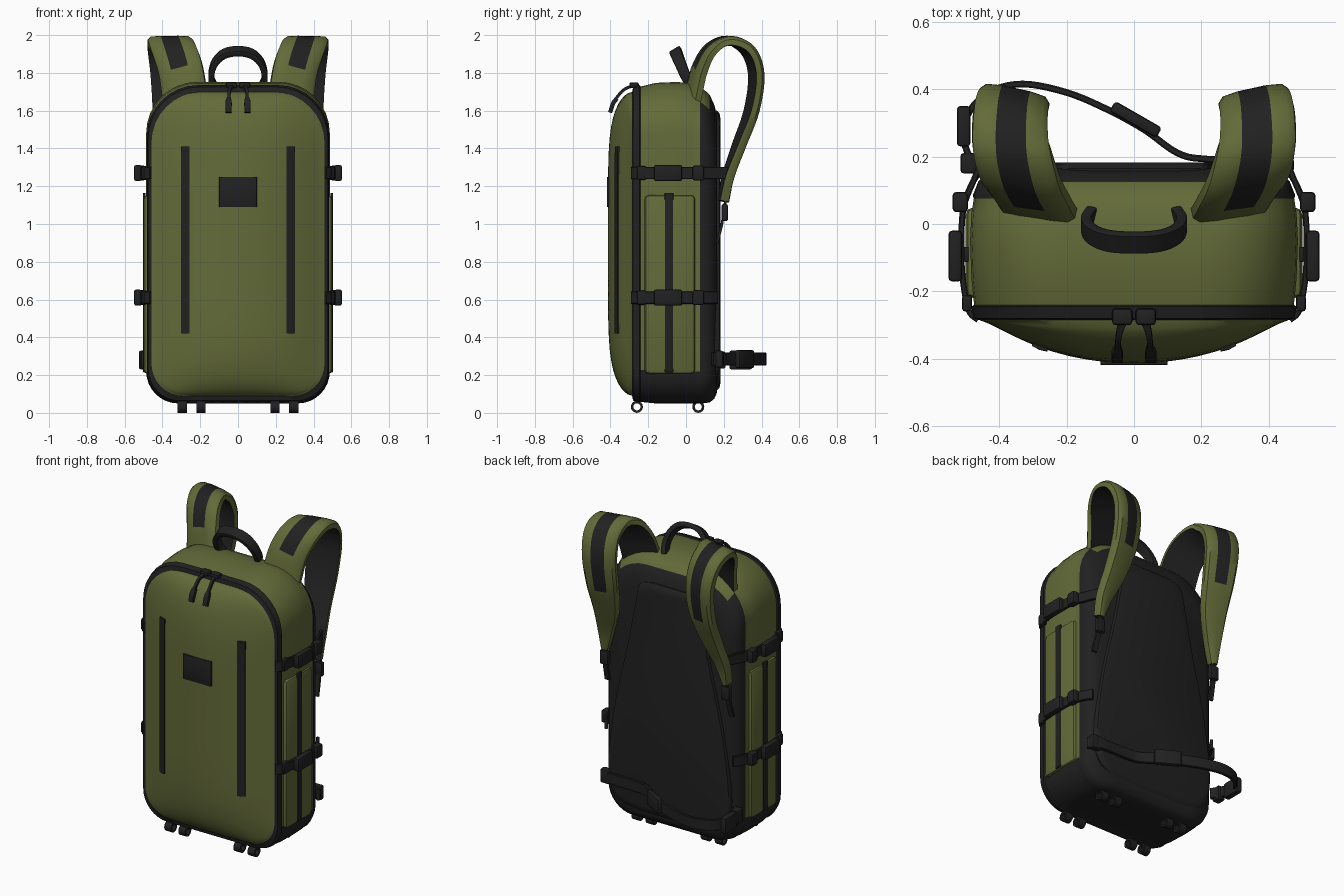
import bpy, bmesh, math
from mathutils import Vector

if "Cube" in bpy.data.objects:
    bpy.data.objects.remove(bpy.data.objects["Cube"])


def material(name, rgb):
    m = bpy.data.materials.new(name)
    m.diffuse_color = (*rgb, 1)
    m.use_nodes = True
    m.node_tree.nodes["Principled BSDF"].inputs["Base Color"].default_value = m.diffuse_color
    return m


GREEN = material("olive_fabric", (0.125, 0.145, 0.040))
BLACK = material("black_webbing", (0.015, 0.015, 0.016))


def finish(name, bm, mirror=False, angle=40, mats=(GREEN, BLACK)):
    bmesh.ops.recalc_face_normals(bm, faces=bm.faces)
    me = bpy.data.meshes.new(name)
    bm.to_mesh(me)
    bm.free()
    ob = bpy.data.objects.new(name, me)
    bpy.context.collection.objects.link(ob)
    for m in mats:
        me.materials.append(m)
    bpy.ops.object.select_all(action='DESELECT')
    bpy.context.view_layer.objects.active = ob
    ob.select_set(True)
    bpy.ops.object.shade_smooth_by_angle(angle=math.radians(angle))
    if mirror:
        ob.modifiers.new("mirror", 'MIRROR').use_mirror_merge = False
    return ob


def box(name, center, size, mat=1, bevel=0.01, rot=0, mirror=False):
    bm = bmesh.new()
    bmesh.ops.create_cube(bm, size=1)
    bmesh.ops.scale(bm, vec=size, verts=bm.verts)
    if bevel:
        bmesh.ops.bevel(bm, geom=bm.edges[:], offset=bevel, segments=2, profile=0.5, affect='EDGES')
    c, s = math.cos(rot), math.sin(rot)
    for v in bm.verts:
        x, y, z = v.co
        v.co = Vector((c * x - s * y, s * x + c * y, z)) + Vector(center)
    for f in bm.faces:
        f.material_index = mat
    return finish(name, bm, mirror)


def spline(pts, n):
    """Catmull-Rom through tuples of any length."""
    P = [Vector(p) for p in pts]
    P = [2 * P[0] - P[1]] + P + [2 * P[-1] - P[-2]]
    out = []
    for i in range(1, len(P) - 2):
        a, b, c, d = P[i - 1:i + 3]
        for k in range(n):
            t = k / n
            out.append(0.5 * (2 * b + (c - a) * t + (2 * a - 5 * b + 4 * c - d) * t * t
                              + (3 * b - a - 3 * c + d) * t ** 3))
    return out + [P[-2]]


BOX = [(-1, -.6), (-.9, -1), (.9, -1), (1, -.6), (1, .6), (.9, 1), (-.9, 1), (-1, .6)]


def ribbon(name, pts, thick, wdir, prof=BOX, rule=None, n=5, mirror=False):
    """Sweep a strap profile; each point is x, y, z, width."""
    S = spline(pts, n)
    bm = bmesh.new()
    rings = []
    for i, p in enumerate(S):
        a, b = S[max(i - 1, 0)], S[min(i + 1, len(S) - 1)]
        t = Vector((b - a)[:3]).normalized()
        w = Vector(wdir)
        w = (w - t * w.dot(t)).normalized()
        nrm = w.cross(t)
        rings.append([bm.verts.new(Vector(p[:3]) + w * u * p[3] / 2 + nrm * v * thick / 2) for u, v in prof])
    m = len(prof)
    for i in range(len(rings) - 1):
        for j in range(m):
            k = (j + 1) % m
            f = bm.faces.new((rings[i][j], rings[i][k], rings[i + 1][k], rings[i + 1][j]))
            f.material_index = rule(i / (len(rings) - 1), j) if rule else 1
    for r in (rings[0], rings[-1]):
        bm.faces.new(r).material_index = 1
    return finish(name, bm, mirror)


# Main bag: rounded outlines lofted from front to back
def outline(hw, z0, z1, rb=0.17, rt=0.27):
    pts = []
    for cx, cz, r, a0, nxt in ((hw - rb, z0 + rb, rb, -90, 10), (hw - rt, z1 - rt, rt, 0, 10),
                               (rt - hw, z1 - rt, rt, 90, 10), (rb - hw, z0 + rb, rb, 180, 10)):
        for k in range(9):
            a = math.radians(a0 + 90 * k / 8)
            pts.append((cx + r * math.cos(a), cz + r * math.sin(a)))
    out = []
    for i, p in enumerate(pts):
        out.append(p)
        q = pts[(i + 1) % 36]
        if i % 9 == 8:
            out += [(p[0] + (q[0] - p[0]) * k / 10, p[1] + (q[1] - p[1]) * k / 10) for k in range(1, 10)]
    return out


def front_y(x, s):
    return -0.285 - 0.128 * (1 - 0.95 * (x / 0.46) ** 2) * (1 - s ** 6) ** 0.6


bm = bmesh.new()
rings = []
base = outline(0.458, 0.09, 1.70)
for s in (0.03, .12, .22, .32, .42, .52, .62, .7, .77, .83, .88, .92, .95, .975, .99, 1):
    rings.append([bm.verts.new((x * s, front_y(x * s, s), 0.9 + (z - 0.9) * s)) for x, z in base])
front_count = len(rings)
for y, hw, z0, z1 in ((-.28, .476, .065, 1.725), (-.245, .482, .055, 1.735), (-.24, .474, .058, 1.728),
                      (-.16, .482, .05, 1.747), (-.05, .486, .05, 1.752), (.03, .482, .05, 1.745),
                      (.075, .475, .05, 1.725), (.085, .478, .05, 1.72), (.125, .462, .055, 1.685),
                      (.15, .44, .075, 1.63), (.165, .40, .11, 1.57)):
    rings.append([bm.verts.new((x, y, z)) for x, z in outline(hw, z0, z1)])
N = len(base)
for i in range(len(rings) - 1):
    for j in range(N):
        k = (j + 1) % N
        f = bm.faces.new((rings[i][j], rings[i][k], rings[i + 1][k], rings[i + 1][j]))
        c = f.calc_center_median()
        piping = front_count - 1 <= i <= front_count + 1
        lower = i >= front_count and c.z < 0.225
        rear = (c.y > 0.075 and c.z < 1.64) or c.y > 0.13
        f.material_index = int(piping or lower or rear)
bm.faces.new(rings[0])
bm.faces.new(rings[-1]).material_index = 1
finish("bag_body", bm, angle=50)

# Raised back pad, narrow at the top and wide at the bottom
half = spline([(0.13, 1.60), (.21, 1.57), (.24, 1.45), (.30, 1.15), (.38, .8), (.43, .45),
               (.425, .25), (.36, .15), (.2, .12)], 4)
bm = bmesh.new()
loop = [(p[0], p[1]) for p in half] + [(-p[0], p[1]) for p in reversed(half)]
layers = [[bm.verts.new((x * s, y, .85 + (z - .85) * s)) for x, z in loop]
          for y, s in ((.13, 1), (.165, 1), (.178, .98), (.183, .94))]
for a, b in zip(layers, layers[1:]):
    for j in range(len(loop)):
        k = (j + 1) % len(loop)
        bm.faces.new((a[j], a[k], b[k], b[j]))
bm.faces.new(layers[-1])
for f in bm.faces:
    f.material_index = 1
finish("back_pad", bm)

# Front zips, following the bulge, and the plain patch
bm = bmesh.new()
cols = []
for i in range(13):
    z = 0.42 + 0.99 * i / 12
    cols.append([bm.verts.new((x, front_y(x, max(x / .46, abs(z - .9) / .805)) - d, z))
                 for x, d in ((.257, -.01), (.257, .005), (.28, .008), (.303, .005), (.303, -.01))])
for a, b in zip(cols, cols[1:]):
    for j in range(4):
        bm.faces.new((a[j], a[j + 1], b[j + 1], b[j])).material_index = 1
for r in (cols[0], cols[-1]):
    bm.faces.new(r).material_index = 1
finish("front_zip", bm, mirror=True)
box("front_patch", (0, -.411, 1.17), (.20, .014, .16), bevel=0.003)

# Zip pulls hanging from the top seam
ribbon("zip_cord", [(.03, -.275, 1.735, .03), (.045, -.33, 1.71, .018), (.048, -.375, 1.66, .018)],
       .016, (1, 0, 0), mirror=True)
ribbon("zip_pull", [(.048, -.365, 1.665, .022), (.05, -.385, 1.64, .034), (.05, -.402, 1.59, .03)],
       .022, (1, 0, 0), mirror=True)
box("zip_slider", (.035, -.275, 1.735), (.06, .05, .03), mirror=True)

# Side pockets with a vertical stripe
box("side_pocket", (.45, -.085, .68), (.10, .27, .95), mat=0, bevel=0.025, mirror=True)
box("side_stripe", (.497, -.09, .69), (.014, .045, .95), bevel=0.004, mirror=True)

# Compression straps and buckles on both sides
for label, z, tail in (("upper", 1.27, [(.475, .13), (.45, .19), (.43, .235)]),
                       ("lower", .61, [(.48, .12), (.45, .165)])):
    path = [(.462, -.285), (.49, -.255), (.508, -.16), (.512, -.05), (.505, .05)] + tail
    ribbon(label + "_side_strap", [(x, y, z, .065) for x, y in path], .018, (0, 0, 1), mirror=True)
    box(label + "_side_buckle", (.53, -.095, z), (.04, .15, .085), mirror=True)
    box(label + "_strap_slider", (.515, .065, z), (.045, .06, .08), mirror=True)
    box(label + "_strap_anchor", (.495, -.235, z), (.03, .05, .075), mirror=True)

# Padded shoulder straps: olive outside with a dark stripe, dark lining
PAD = [(-1, -.9), (1, -.9), (1, .2), (.85, .8), (.4, 1), (-.4, 1), (-.85, .8), (-1, .2)]


def pad_colour(t, j):
    return int(j == 0 or (j == 4 and 0.1 < t < 0.68))


ribbon("shoulder_strap",
       [(.28, .03, 1.66, .24), (.305, .07, 1.82, .235), (.34, .135, 1.925, .23), (.365, .23, 1.968, .225),
        (.365, .33, 1.92, .22), (.355, .375, 1.79, .21), (.352, .35, 1.6, .195), (.37, .285, 1.42, .16),
        (.41, .225, 1.25, .10), (.43, .20, 1.12, .045)],
       .055, (1, .22, 0), PAD, pad_colour, n=6, mirror=True)
ribbon("strap_tail", [(.42, .225, 1.22, .035), (.43, .205, 1.1, .035), (.435, .19, 1.0, .035),
                      (.44, .165, .9, .035)], .014, (1, 0, 0), mirror=True)
box("strap_tail_buckle", (.43, .205, 1.06), (.06, .035, .09), mirror=True)

# Top carry handle
ribbon("carry_handle",
       [(-.125, .03, 1.73, .05), (-.142, .0, 1.78, .055), (-.125, -.03, 1.85, .06), (-.075, -.05, 1.90, .065),
        (0, -.055, 1.915, .065), (.075, -.05, 1.90, .065), (.125, -.03, 1.85, .06), (.142, .0, 1.78, .055),
        (.125, .03, 1.73, .05)], .03, (0, 1, .6))

# Waist belt with its buckles
belt = [(.47, .14), (.43, .185), (.22, .192), (.13, .21), (.03, .28), (-.08, .34), (-.2, .39), (-.33, .415),
        (-.43, .39), (-.495, .32), (-.50, .23), (-.455, .15)]
ribbon("waist_belt", [(x, y, .285, .07) for x, y in belt], .02, (0, 0, 1))
box("belt_buckle", (.005, .31, .285), (.16, .035, .095), rot=-.52)
box("belt_slider", (-.505, .29, .28), (.04, .12, .1))
box("belt_anchor", (-.49, .18, .28), (.05, .06, .09))
box("belt_anchor_right", (.44, .175, .285), (.07, .04, .09))

# Lash loops under the bag
for row, y in (("front", -.26), ("rear", .065)):
    for side, x in (("inner", .195), ("outer", .295)):
        bm = bmesh.new()
        grid = []
        for i in range(16):
            a = math.tau * i / 16
            grid.append([bm.verts.new((x + u, y + r * math.cos(a), .032 + r * math.sin(a)))
                         for u, r in ((-.024, .032), (.024, .032), (.024, .019), (-.024, .019))])
        for i in range(16):
            a, b = grid[i], grid[(i + 1) % 16]
            for j in range(4):
                k = (j + 1) % 4
                bm.faces.new((a[j], a[k], b[k], b[j])).material_index = 1
        finish(f"{row}_{side}_lash_loop", bm, mirror=True)
